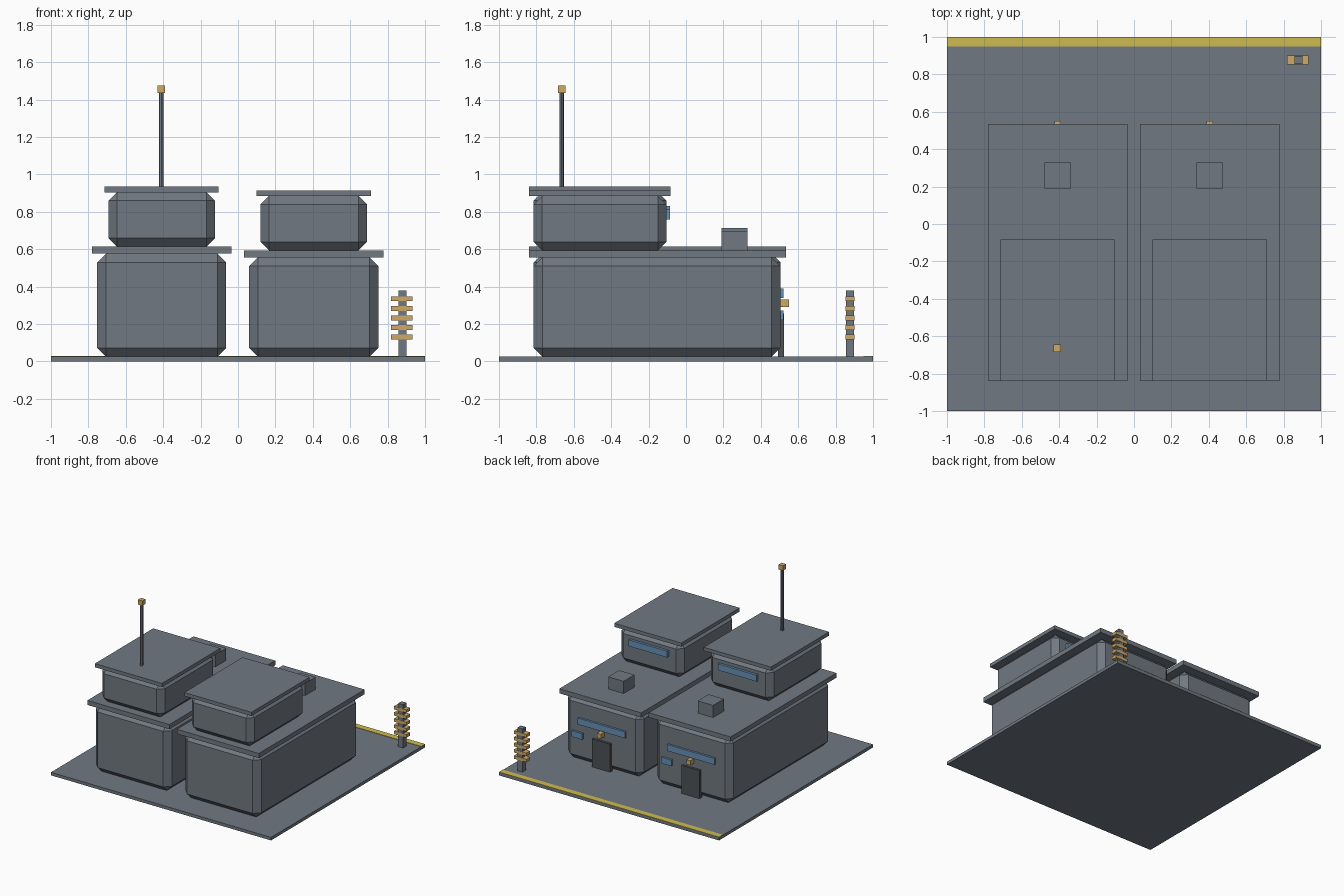
import bpy, bmesh
from mathutils import Vector

if "Cube" in bpy.data.objects:
    bpy.data.objects.remove(bpy.data.objects["Cube"])


def material(name, r, g, b):
    m = bpy.data.materials.new(name)
    m.diffuse_color = (r, g, b, 1)
    m.use_nodes = True
    m.node_tree.nodes["Principled BSDF"].inputs["Base Color"].default_value = m.diffuse_color
    return m


GREY = material("slate grey", 0.165, 0.19, 0.222)
DARK = material("dark door grey", 0.075, 0.083, 0.092)
BLUE = material("window blue", 0.14, 0.28, 0.46)
GOLD = material("lamp gold", 0.62, 0.40, 0.14)
YELLOW = material("kerb yellow", 0.62, 0.50, 0.08)


def finish(name, bm, mat):
    me = bpy.data.meshes.new(name)
    bm.to_mesh(me)
    bm.free()
    me.materials.append(mat)
    ob = bpy.data.objects.new(name, me)
    bpy.context.collection.objects.link(ob)
    return ob


def box(name, x, y, z, mat, chamfer=0):
    """Box from (min, max) ranges, with optional chamfered edges."""
    bm = bmesh.new()
    bmesh.ops.create_cube(bm, size=1)
    lo, hi = Vector((x[0], y[0], z[0])), Vector((x[1], y[1], z[1]))
    for v in bm.verts:
        v.co = Vector([(lo[i] + hi[i]) / 2 + v.co[i] * (hi[i] - lo[i]) for i in range(3)])
    if chamfer:
        bmesh.ops.bevel(bm, geom=bm.edges[:], offset=chamfer, segments=1,
                        profile=0.5, affect='EDGES')
    return finish(name, bm, mat)


def span(c, half):
    return (c - half, c + half)


# Ground slab and painted kerb line
G = 0.025
box("ground_slab", (-1, 1), (-1, 1), (0, G), GREY)
box("kerb_line", (-1, 1), (0.95, 1), (G - 0.002, G + 0.003), YELLOW)


def house(side, cx, top):
    """Two-storey house; top is the height of the lower wall."""
    n = side + "_"
    r1 = top + 0.038           # lower roof top
    u = r1 + 0.29              # upper wall top
    box(n + "lower_walls", span(cx, 0.345), (-0.815, 0.505), (G, top), GREY, 0.047)
    box(n + "lower_roof", span(cx, 0.372), (-0.84, 0.535), (top, r1), GREY)
    box(n + "upper_walls", span(cx, 0.285), (-0.815, -0.105), (r1, u), GREY, 0.045)
    box(n + "upper_roof", span(cx, 0.305), (-0.84, -0.083), (u, u + 0.03), GREY)
    box(n + "roof_vent", span(cx, 0.07), (0.19, 0.33), (r1, r1 + 0.1), GREY)
    # Windows, door and lamp on the back wall
    box(n + "upper_window", span(cx, 0.175), (-0.115, -0.085),
        (r1 + 0.165, r1 + 0.217), BLUE)
    box(n + "long_window", span(cx, 0.215), (0.495, 0.522), (0.338, 0.39), BLUE)
    box(n + "small_window", (cx + 0.175, cx + 0.27), (0.495, 0.522), (0.222, 0.272), BLUE)
    box(n + "door", span(cx, 0.083), (0.493, 0.524), (G, 0.255), DARK)
    box(n + "door_lamp", span(cx, 0.018), (0.503, 0.552), (0.292, 0.33), GOLD)
    return u + 0.03


roof_z = house("left", -0.408, 0.576)
house("right", 0.405, 0.556)

# Antenna mast with cube tip
bm = bmesh.new()
bmesh.ops.create_cone(bm, cap_ends=True, segments=8, radius1=0.012, radius2=0.012,
                      depth=1.44 - roof_z)
bmesh.ops.translate(bm, verts=bm.verts, vec=(-0.41, -0.665, (1.44 + roof_z) / 2))
finish("antenna_mast", bm, GREY)
box("antenna_tip", span(-0.41, 0.02), span(-0.665, 0.02), (1.435, 1.475), GOLD)

# Slatted sign post
box("sign_post", span(0.88, 0.022), span(0.877, 0.022), (G, 0.38), GREY)
for i in range(5):
    box("sign_slat_%d" % (i + 1), span(0.876, 0.057), span(0.878, 0.024),
        span(0.13 + i * 0.051, 0.0125), GOLD)
